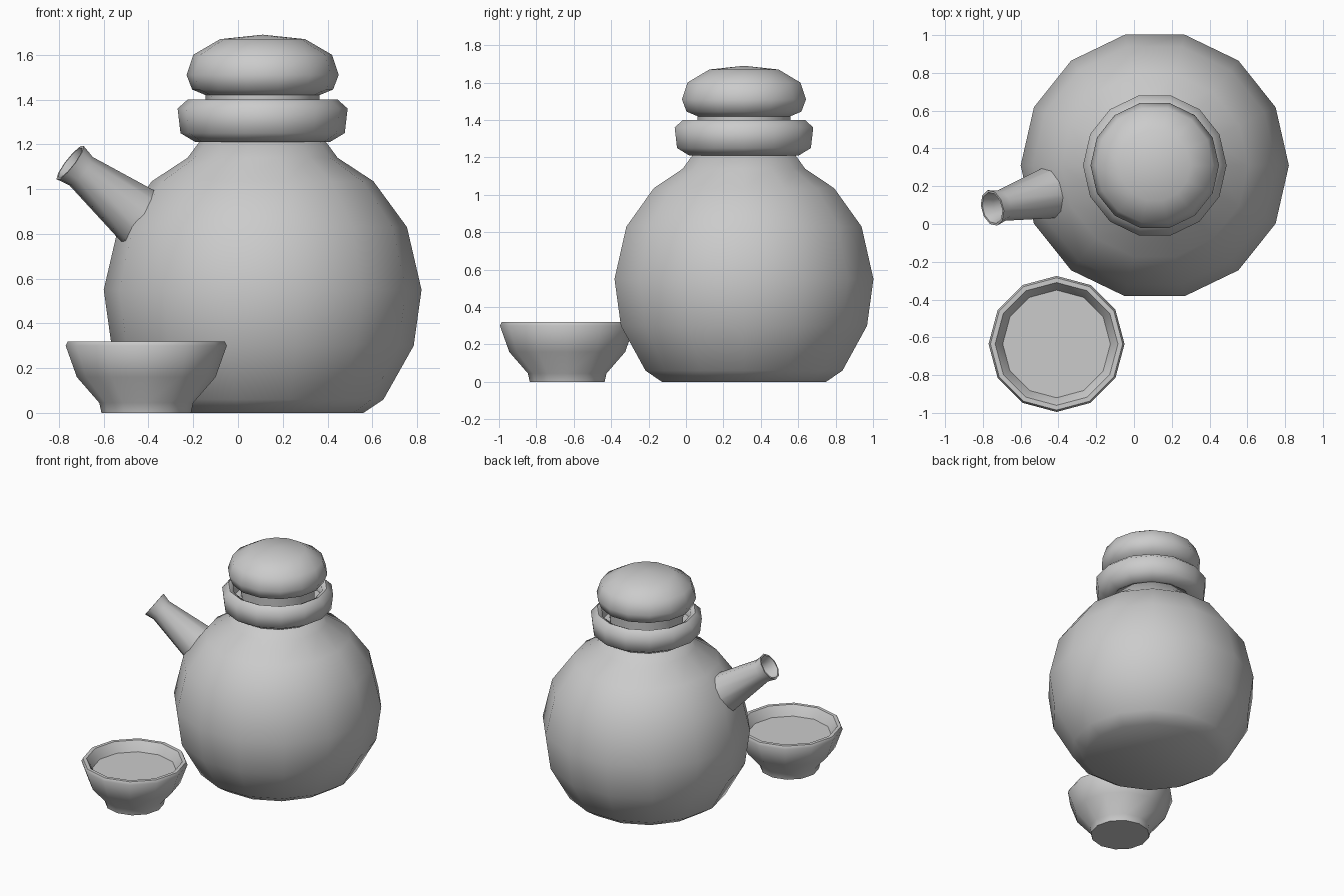
import bpy, bmesh, math
from mathutils import Vector

cube = bpy.data.objects.get("Cube")
if cube:
    bpy.data.objects.remove(cube, do_unlink=True)

# One plain ceramic colour
clay = bpy.data.materials.new("pale_grey_ceramic")
clay.use_nodes = True
clay.diffuse_color = (0.6, 0.6, 0.6, 1)
bsdf = clay.node_tree.nodes["Principled BSDF"]
bsdf.inputs["Base Color"].default_value = clay.diffuse_color
bsdf.inputs["Roughness"].default_value = 0.8


def lathe(name, profile, sides, origin, axis=(0, 0, 1), smooth=60):
    """Revolve (radius, height) points; radius 0 makes a pole, open ends are capped."""
    bm = bmesh.new()
    rings = []
    for r, h in profile:
        if r == 0:
            rings.append([bm.verts.new((0, 0, h))])
        else:
            rings.append([bm.verts.new((r * math.cos(math.tau * i / sides),
                                        r * math.sin(math.tau * i / sides), h))
                          for i in range(sides)])
    for a, b in zip(rings, rings[1:]):
        for i in range(sides):
            j = (i + 1) % sides
            if len(b) == 1:
                bm.faces.new((a[i], a[j], b[0]))
            else:
                bm.faces.new((a[i], a[j], b[j], b[i]))
    for end in (rings[0], rings[-1]):
        if len(end) > 1:
            bm.faces.new(end)
    bmesh.ops.recalc_face_normals(bm, faces=bm.faces)
    mesh = bpy.data.meshes.new(name)
    bm.to_mesh(mesh)
    bm.free()
    obj = bpy.data.objects.new(name, mesh)
    bpy.context.collection.objects.link(obj)
    obj.location = origin
    obj.rotation_euler = Vector(axis).to_track_quat('Z', 'Y').to_euler()
    mesh.materials.append(clay)
    bpy.ops.object.select_all(action='DESELECT')
    obj.select_set(True)
    bpy.context.view_layer.objects.active = obj
    bpy.ops.object.shade_smooth_by_angle(angle=math.radians(smooth))
    return obj


pot = (0.11, 0.31, 0)

# Round pot body
lathe("pot_body", [(0.45, 0), (0.54, 0.06), (0.675, 0.30), (0.71, 0.55), (0.645, 0.83),
                   (0.495, 1.035), (0.335, 1.14), (0.28, 1.215)], 14, pot)

# Thick collar with a recessed seat for the stopper
lathe("pot_collar", [(0.28, 1.21), (0.30, 1.21), (0.367, 1.25), (0.38, 1.36), (0.335, 1.40),
                     (0.305, 1.385), (0.295, 1.31)], 14, pot)

# Stopper: short stem under a domed knob
lathe("stopper", [(0.25, 1.30), (0.255, 1.42), (0.315, 1.445), (0.34, 1.51), (0.31, 1.60),
                  (0.19, 1.67), (0, 1.69)], 14, pot)

# Hollow spout pointing away from the pot's centre line
tilt, heading = math.radians(37), math.radians(194.7)
spout_axis = (math.cos(tilt) * math.cos(heading), math.cos(tilt) * math.sin(heading), math.sin(tilt))
lathe("spout", [(0.155, -0.50), (0.083, -0.063), (0.097, 0), (0.085, 0), (0.07, -0.06),
                (0.07, -0.20)], 10, (-0.75, 0.085, 1.118), spout_axis)

# Filled cup standing in front
lathe("cup", [(0.20, 0), (0.21, 0.045), (0.31, 0.16), (0.36, 0.30), (0.35, 0.32),
              (0.325, 0.32), (0.305, 0.29), (0.285, 0.25)], 12, (-0.41, -0.635, 0), smooth=50)
